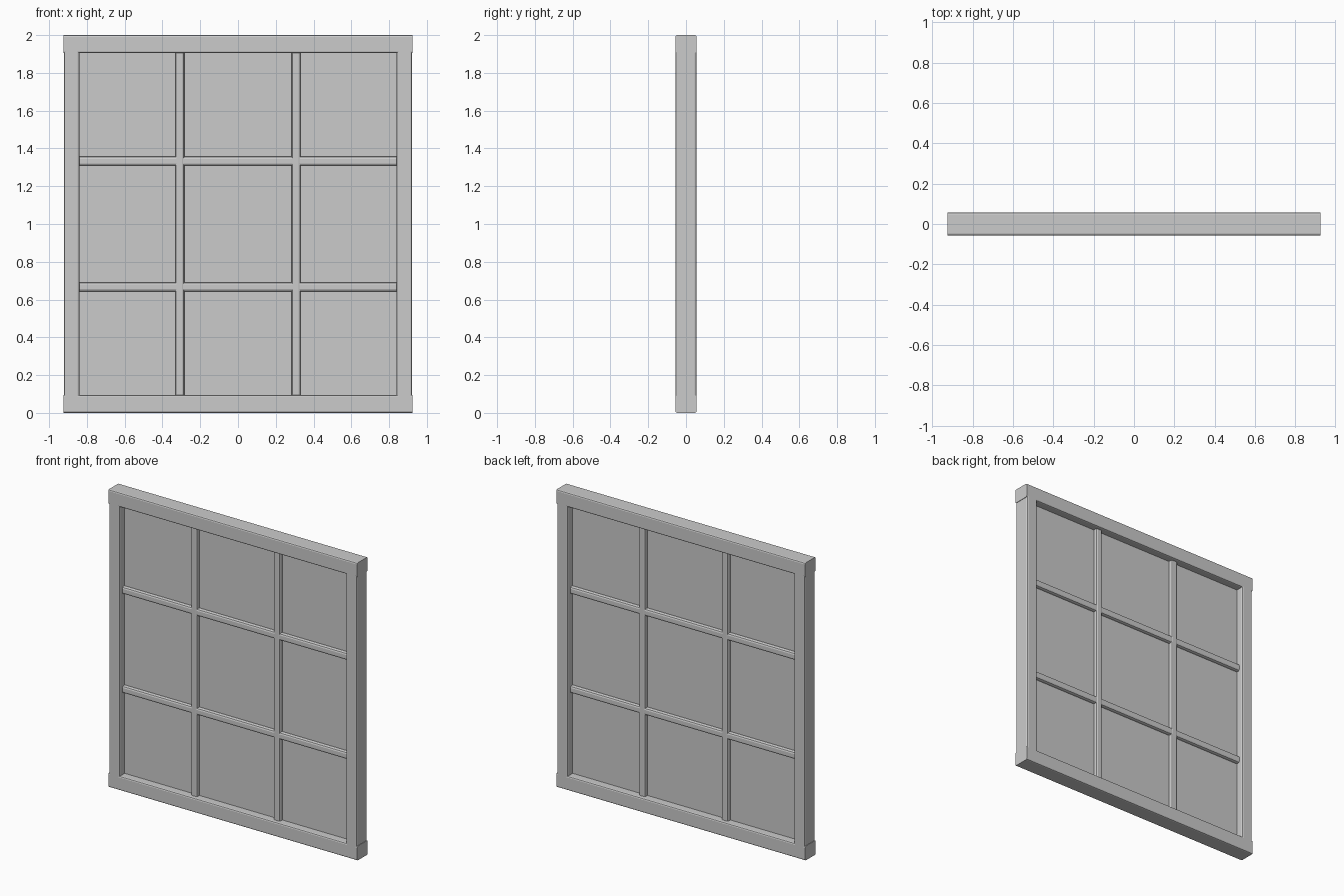
import bpy, bmesh

if "Cube" in bpy.data.objects:
    bpy.data.objects.remove(bpy.data.objects["Cube"])

def bar(name, lo, hi, axis=None, bevel=0.0):
    """Box from lo to hi; the edges running along axis are chamfered."""
    bm = bmesh.new()
    bmesh.ops.create_cube(bm, size=1)
    for v in bm.verts:
        v.co = [(a + b) / 2 + c * (b - a) for a, b, c in zip(lo, hi, v.co)]
    if bevel:
        edges = [e for e in bm.edges
                 if abs((e.verts[0].co - e.verts[1].co).normalized()[axis]) > 0.9]
        bmesh.ops.bevel(bm, geom=edges, offset=bevel, segments=2,
                        profile=0.5, affect='EDGES')
    me = bpy.data.meshes.new(name)
    bm.to_mesh(me)
    bm.free()
    ob = bpy.data.objects.new(name, me)
    bpy.context.collection.objects.link(ob)
    return ob

W, D, RAIL = 0.925, 0.056, 0.096    # half width, half depth, rail height
STILE_IN = 0.84                     # inner face of the side stiles
M, MD = 0.024, 0.03                 # glazing bar half width and half depth
MX = 0.308                          # vertical glazing bar position

# Top and bottom rails
bar("bottom_rail", (-W, -D, 0), (W, D, RAIL), 0, 0.009)
bar("top_rail", (-W, -D, 2 - RAIL), (W, D, 2), 0, 0.009)

# Side stiles and vertical glazing bars
for side, s in (("left", -1), ("right", 1)):
    a, b = sorted((s * STILE_IN, s * (W - 0.003)))
    bar(side + "_stile", (a, -D, RAIL - 0.01), (b, D, 2 - RAIL + 0.01), 2, 0.01)
    bar(side + "_vertical_bar", (s * MX - M, -MD, RAIL - 0.01),
        (s * MX + M, MD, 2 - RAIL + 0.01), 2, 0.012)

# Horizontal glazing bars, three lengths per row
spans = ((-STILE_IN, -MX), (-MX, MX), (MX, STILE_IN))
for row, z in (("lower", 0.667), ("upper", 1.333)):
    for i, (a, b) in enumerate(spans):
        bar(f"{row}_horizontal_bar_{i + 1}", (a, -MD + 0.002, z - M),
            (b, MD - 0.002, z + M), 0, 0.012)

# Glass pane
bar("glass_pane", (-STILE_IN - 0.01, -0.004, RAIL - 0.01),
    (STILE_IN + 0.01, 0.004, 2 - RAIL + 0.01))
